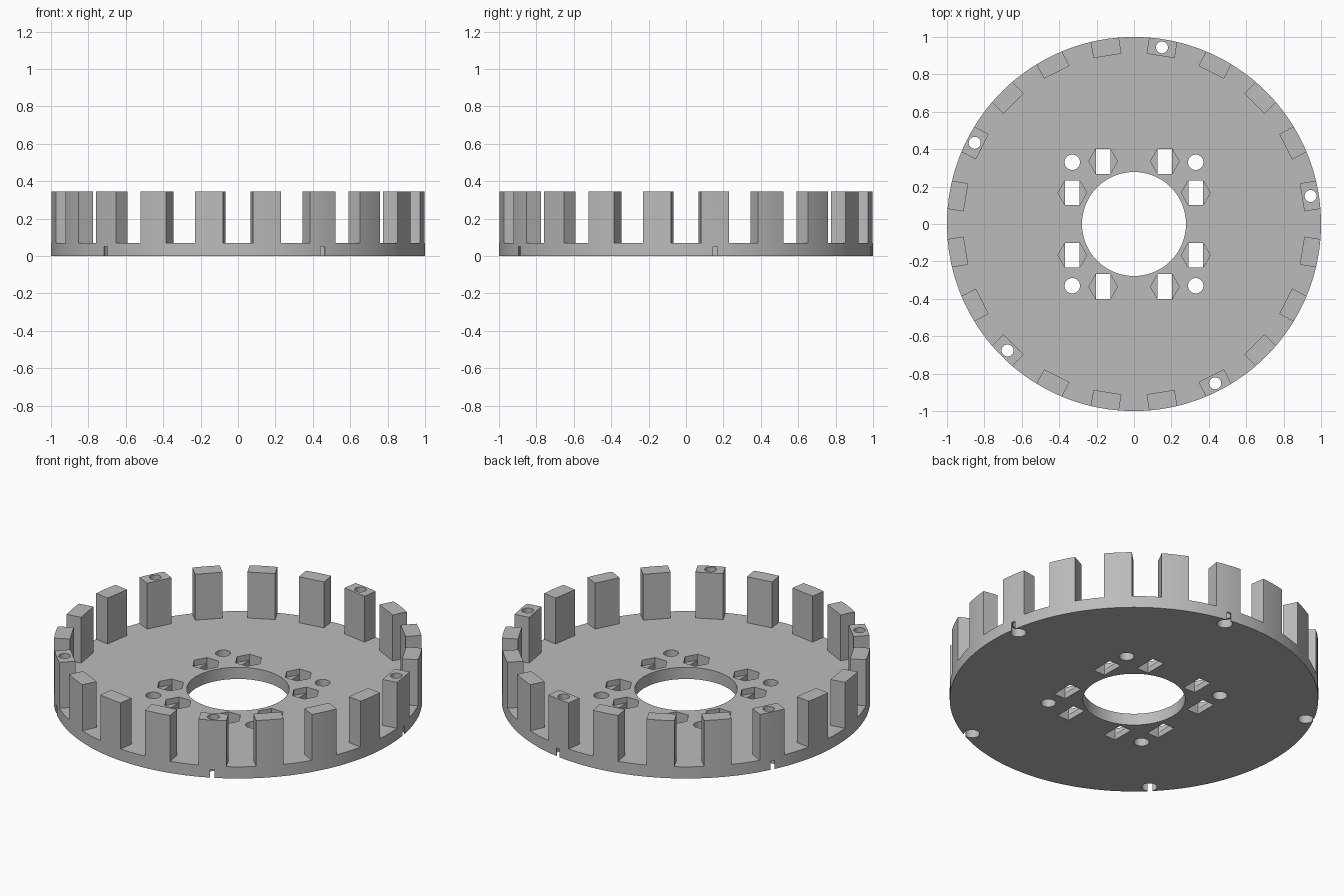
import bpy
import bmesh
from math import cos, sin, pi, radians

cube = bpy.data.objects.get("Cube")
if cube:
    bpy.data.objects.remove(cube, do_unlink=True)

RIM_HEIGHT, PLATE_TOP = 0.345, 0.07
POSTS, POST_HALF, POST_INNER = 20, 0.076, 0.91
PIN_RADIUS, HEX_RADIUS = 0.956, 0.077
PIN_ANGLES = [radians(9 + 72 * i) for i in range(5)]

grey = bpy.data.materials.new("light grey")
grey.use_nodes = True
colour = (0.5, 0.5, 0.5, 1)
grey.diffuse_color = colour
grey.node_tree.nodes["Principled BSDF"].inputs["Base Color"].default_value = colour


def ngon(radius, sides, x=0, y=0):
    return [(x + radius * cos(2 * pi * i / sides), y + radius * sin(2 * pi * i / sides))
            for i in range(sides)]


def box(x0, x1, half, angle=0, cx=0, cy=0):
    c, s = cos(angle), sin(angle)
    return [(cx + x * c - y * s, cy + x * s + y * c)
            for x, y in ((x0, -half), (x1, -half), (x1, half), (x0, half))]


def prisms(name, items):
    """One mesh of upright prisms, each given as (outline, bottom, top)."""
    bm = bmesh.new()
    for outline, z0, z1 in items:
        low = [bm.verts.new((x, y, z0)) for x, y in outline]
        high = [bm.verts.new((x, y, z1)) for x, y in outline]
        bm.faces.new(low[::-1])
        bm.faces.new(high)
        n = len(low)
        for i in range(n):
            j = (i + 1) % n
            bm.faces.new((low[i], low[j], high[j], high[i]))
    mesh = bpy.data.meshes.new(name)
    bm.to_mesh(mesh)
    bm.free()
    mesh.materials.append(grey)
    obj = bpy.data.objects.new(name, mesh)
    bpy.context.collection.objects.link(obj)
    return obj


# Solid drum that becomes the plate with its ring of posts
body = prisms("slotted_disc", [(ngon(1, 180), 0, RIM_HEIGHT)])

# Space inside and between the posts
gaps = []
for i in range(POSTS):
    a = 2 * pi * (i + 0.5) / POSTS
    p = box(POST_INNER, 1.2, POST_HALF, a)
    gaps += [p[1], p[0], p[3], p[2]]
cutters = [prisms("post_gap_cutter", [(gaps, PLATE_TOP, 0.5)])]

# Through holes: bore, screw holes, nut slots and pin holes
through = [ngon(0.278, 96)]
pockets = []
for sx in (-1, 1):
    for sy in (-1, 1):
        through.append(ngon(0.041, 32, sx * 0.33, sy * 0.33))
        for x, y in ((0.165, 0.335), (0.33, 0.167)):
            h = HEX_RADIUS / 2
            through.append(box(-h, h, h * 3 ** 0.5, 0, sx * x, sy * y))
            pockets.append((ngon(HEX_RADIUS, 6, sx * x, sy * y), 0.035, 0.2))
through += [ngon(0.032, 32, PIN_RADIUS * cos(a), PIN_RADIUS * sin(a)) for a in PIN_ANGLES]
cutters.append(prisms("through_hole_cutter", [(o, -0.1, 0.5) for o in through]))

# Hexagonal nut pockets above, round pin recesses below
pockets += [(ngon(0.042, 32, PIN_RADIUS * cos(a), PIN_RADIUS * sin(a)), -0.1, 0.05)
            for a in PIN_ANGLES]
cutters.append(prisms("pocket_cutter", pockets))

# Narrow notches from the pin recesses to the rim
cutters.append(prisms("notch_cutter",
                      [(box(PIN_RADIUS, 1.1, 0.013, a), -0.1, 0.05) for a in PIN_ANGLES]))

for cutter in cutters:
    cutter.hide_render = True
    mod = body.modifiers.new(cutter.name, "BOOLEAN")
    mod.operation = "DIFFERENCE"
    mod.solver = "EXACT"
    mod.object = cutter

# Bake the cuts and remove the cutters
depsgraph = bpy.context.evaluated_depsgraph_get()
result = bpy.data.meshes.new_from_object(body.evaluated_get(depsgraph))
body.modifiers.clear()
body.data = result
for cutter in cutters:
    bpy.data.objects.remove(cutter, do_unlink=True)

bpy.ops.object.select_all(action="DESELECT")
body.select_set(True)
bpy.context.view_layer.objects.active = body
bpy.ops.object.shade_smooth_by_angle(angle=radians(30))
